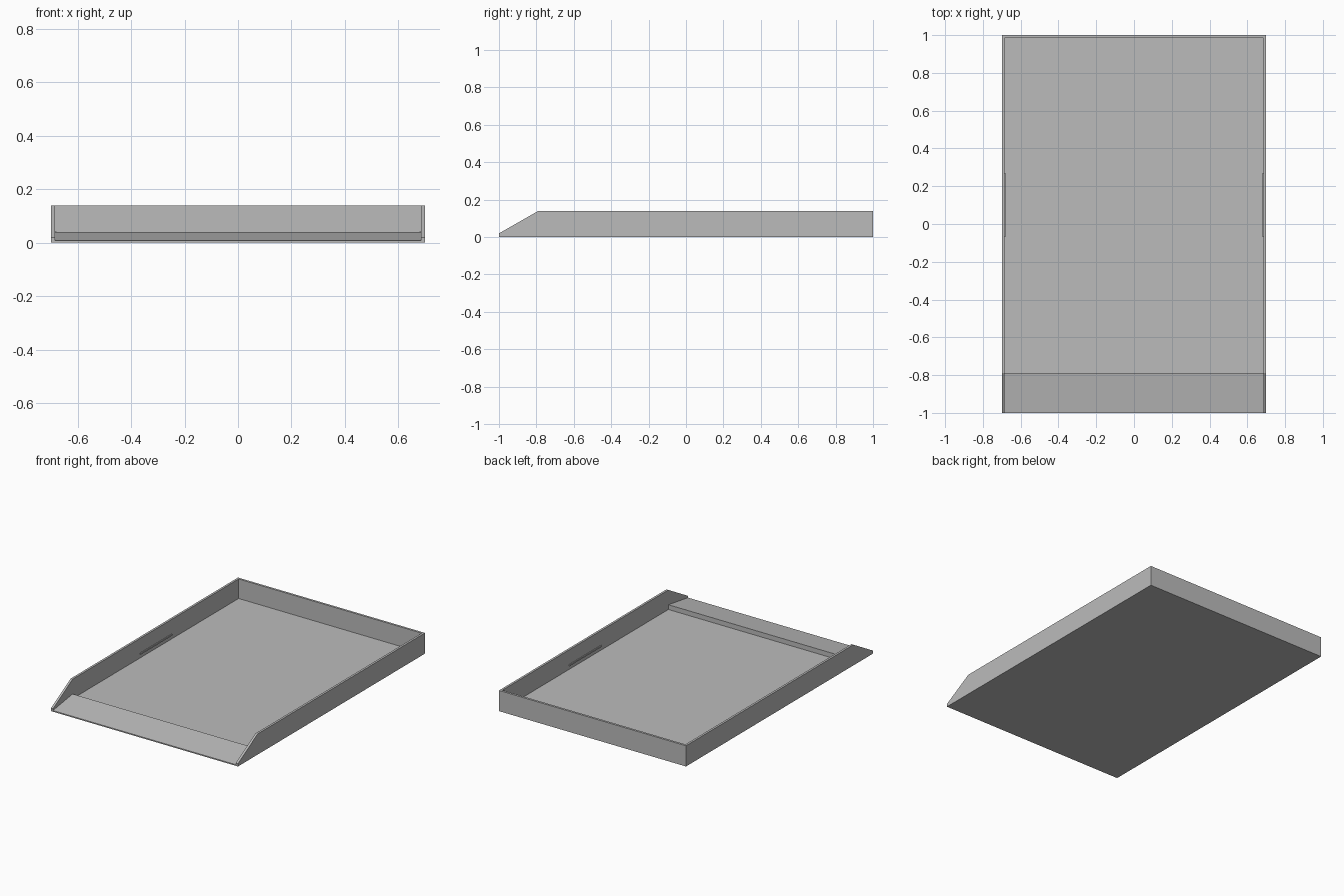
import bpy
import bmesh

# Remove the default cube only
cube = bpy.data.objects.get("Cube")
if cube:
    bpy.data.objects.remove(cube, do_unlink=True)

HALF_W, HALF_L, HEIGHT = 0.70, 1.0, 0.14
WALL, FLOOR = 0.015, 0.008
INNER = HALF_W - WALL

grey = bpy.data.materials.new("plain grey")
grey.use_nodes = True
colour = (0.5, 0.5, 0.5, 1)
grey.diffuse_color = colour
grey.node_tree.nodes["Principled BSDF"].inputs["Base Color"].default_value = colour


def extrude_profile(name, profile, x0, x1):
    """Extrude a closed (y, z) outline along x."""
    bm = bmesh.new()
    face = bm.faces.new([bm.verts.new((x0, y, z)) for y, z in profile])
    grown = bmesh.ops.extrude_face_region(bm, geom=[face])["geom"]
    verts = [g for g in grown if isinstance(g, bmesh.types.BMVert)]
    bmesh.ops.translate(bm, verts=verts, vec=(x1 - x0, 0, 0))
    bmesh.ops.recalc_face_normals(bm, faces=bm.faces)
    mesh = bpy.data.meshes.new(name)
    bm.to_mesh(mesh)
    bm.free()
    mesh.materials.append(grey)
    obj = bpy.data.objects.new(name, mesh)
    bpy.context.collection.objects.link(obj)
    return obj


def rectangle(y0, y1, z0, z1):
    return [(y0, z0), (y1, z0), (y1, z1), (y0, z1)]


# Floor and back wall, fitted between the side walls
back_inner = HALF_L - WALL
extrude_profile("floor", rectangle(-HALF_L, back_inner, 0, FLOOR), -INNER, INNER)
extrude_profile("back_wall", rectangle(back_inner, HALF_L, 0, HEIGHT), -INNER, INNER)

# Entry ramp with a step down to the floor behind it
ramp = [(-HALF_L, FLOOR), (-0.79, FLOOR), (-0.79, 0.04)]
extrude_profile("front_ramp", ramp, -INNER, INNER)

# Side walls with sloped front ends, and a small retaining rib on each
side = [(-HALF_L, 0), (HALF_L, 0), (HALF_L, HEIGHT), (-0.79, HEIGHT), (-HALF_L, 0.02)]
for label, sign in (("left", 1), ("right", -1)):
    extrude_profile(label + "_wall", side, sign * INNER, sign * HALF_W)
    extrude_profile(label + "_rib", rectangle(-0.07, 0.27, 0.032, 0.042),
                    sign * (INNER - 0.005), sign * INNER)
